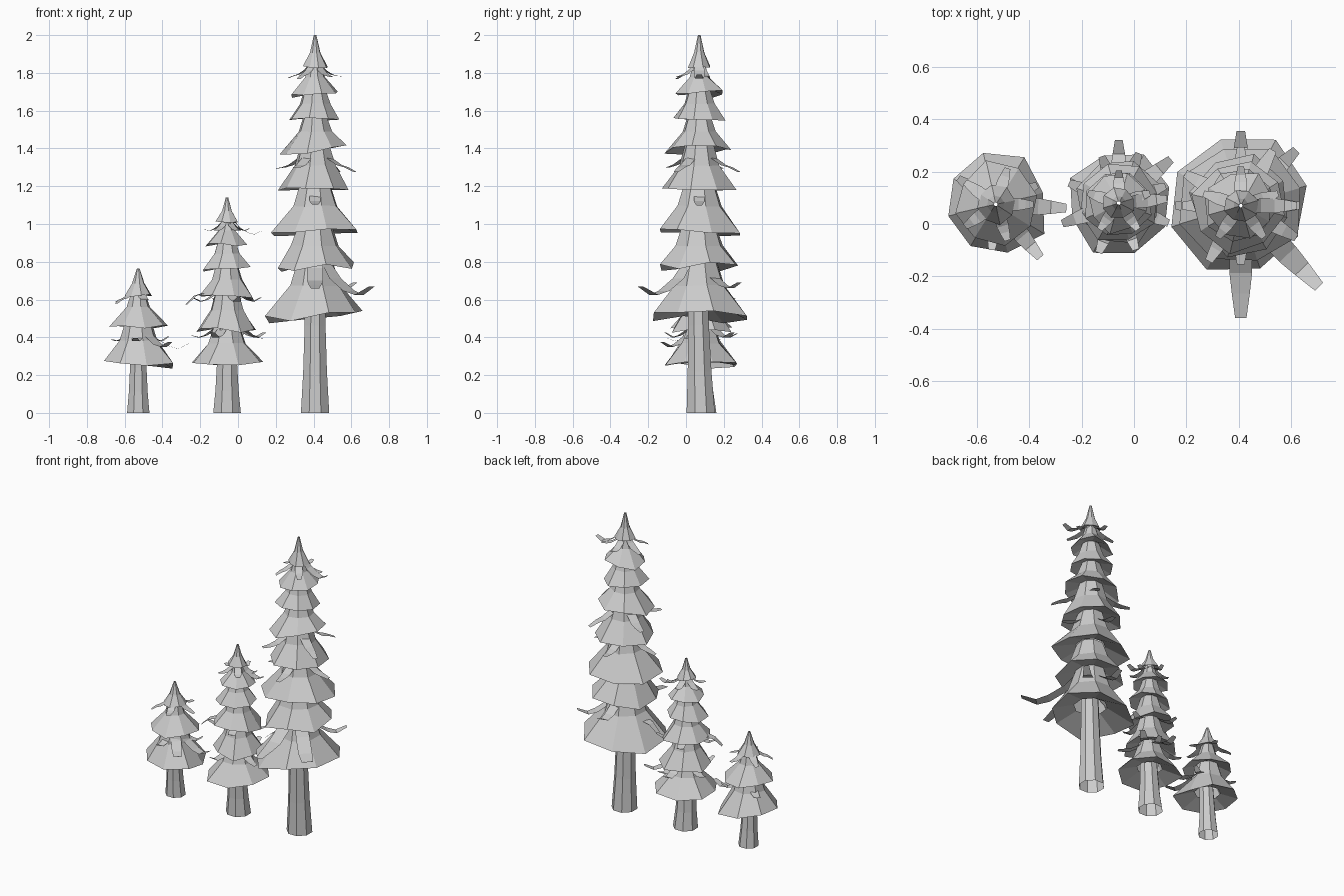
import bpy, bmesh, random
from math import sin, cos, pi, radians
from mathutils import Vector

if "Cube" in bpy.data.objects:
    bpy.data.objects.remove(bpy.data.objects["Cube"])

random.seed(11)
SIDES = 8


def make_object(name, bm):
    mesh = bpy.data.meshes.new(name)
    bm.to_mesh(mesh)
    bm.free()
    obj = bpy.data.objects.new(name, mesh)
    bpy.context.collection.objects.link(obj)


def bridge(bm, lo, hi):
    for i in range(SIDES):
        n = (i + 1) % SIDES
        bm.faces.new((lo[i], lo[n], hi[n], hi[i]))


def add_ring(bm, cx, cy, r, z, turn=0.0, jitter=0.0, tilt=0.0):
    ring = []
    for i in range(SIDES):
        a = turn + 2 * pi * i / SIDES
        rr = r * (1 + random.uniform(-jitter, jitter))
        zz = z + r * (random.uniform(-jitter, jitter) + tilt * cos(a))
        ring.append(bm.verts.new((cx + rr * cos(a), cy + rr * sin(a), zz)))
    return ring


def trunk(name, cx, cy, r, top):
    """Open tapered tube with a slight bend."""
    bm = bmesh.new()
    rings = [add_ring(bm, cx, cy + 0.008 - 0.006 * k, r * s, top * h, pi / 8)
             for k, (s, h) in enumerate([(1, 0), (0.84, 0.33), (0.74, 0.7), (0.7, 1)])]
    for lo, hi in zip(rings, rings[1:]):
        bridge(bm, lo, hi)
    make_object(name, bm)


def foliage(name, cx, cy, tiers, apex):
    """Overlapping flared skirts with hollow undersides, ending in the tip."""
    bm = bmesh.new()
    for k, (z, r) in enumerate(tiers):
        turn = pi / 8 + random.uniform(-0.2, 0.2)
        if k + 1 < len(tiers):
            nz, nr = tiers[k + 1]
            gap = nz - z
            waist = 0.5 * min(r, nr)
            upper = [(waist + 0.2 * (r - waist), z + 0.62 * gap),
                     (waist * 0.8, nz + 0.25 * gap)]
        else:
            gap = apex - z
            upper = [(r * 0.45, z + 0.45 * gap), (0.007, apex)]
        rim = add_ring(bm, cx, cy, r, z, turn, 0.09, random.uniform(-0.1, 0.1))
        low = rim
        for ur, uz in upper:
            high = add_ring(bm, cx, cy, ur, uz, turn, 0.03)
            bridge(bm, low, high)
            low = high
        inner = add_ring(bm, cx, cy, r * 0.4, z + 0.22 * r, turn)
        bridge(bm, inner, rim)
    make_object(name, bm)


def frond(bm, cx, cy, angle, reach, z, flick=0.1):
    """Thin drooping strip; flick lifts or drops its tip."""
    a = radians(angle)
    out, side = Vector((cos(a), sin(a), 0)), Vector((-sin(a), cos(a), 0))
    half = 0.013 + 0.07 * reach
    pairs = []
    for d, up, w in [(0.15, 0.45, 0.7), (0.36, 0.2, 1), (0.6, 0.05, 1),
                     (0.78, 0, 0.8), (1, flick, 0.5)]:
        c = Vector((cx, cy, z + up * reach)) + out * d * reach
        s = side * half * w
        pairs.append((bm.verts.new(c - s), bm.verts.new(c + s)))
    for p, q in zip(pairs, pairs[1:]):
        bm.faces.new((p[0], q[0], q[1], p[1]))


def tree(label, cx, cy, r, trunk_top, apex, tiers, whorls, long_fronds):
    trunk(label + "_tree_trunk", cx, cy, r, trunk_top)
    foliage(label + "_tree_foliage", cx, cy, tiers, apex)
    bm = bmesh.new()
    for z, reach, count, start in whorls:     # evenly spread fronds
        for i in range(count):
            frond(bm, cx, cy, start + 360 * i / count, reach, z,
                  random.uniform(-0.15, 0.15))
    for item in long_fronds:                  # the few that stick out
        frond(bm, cx, cy, *item)
    make_object(label + "_tree_fronds", bm)


tree("small", -0.528, 0.075, 0.064, 0.34, 0.765,
     [(0.26, 0.2), (0.46, 0.16), (0.62, 0.075)],
     [(0.38, 0.175, 3, -95), (0.6, 0.145, 5, 0)],
     [(-3, 0.27, 0.34), (-50, 0.265, 0.35)])

tree("middle", -0.058, 0.08, 0.079, 0.36, 1.14,
     [(0.26, 0.197), (0.435, 0.16), (0.61, 0.15), (0.765, 0.13),
      (0.89, 0.115), (1.01, 0.06)],
     [(0.4, 0.205, 4, -112), (0.59, 0.19, 4, 20), (0.965, 0.125, 5, 90)],
     [(90, 0.24, 0.4), (40, 0.26, 0.4), (200, 0.23, 0.62, -0.2),
      (5, 0.185, 0.945)])

tree("tall", 0.408, 0.07, 0.081, 0.66, 2.0,
     [(0.515, 0.262), (0.77, 0.22), (0.955, 0.228), (1.18, 0.19),
      (1.39, 0.178), (1.55, 0.14), (1.69, 0.135), (1.83, 0.065)],
     [(1.11, 0.225, 4, -90), (1.3, 0.245, 4, 60), (1.785, 0.15, 5, 90)],
     [(-90, 0.43, 0.68, -0.05), (-46, 0.43, 0.625), (180, 0.25, 0.62, -0.2),
      (45, 0.3, 0.66), (90, 0.285, 0.68), (0, 0.215, 1.77)])
